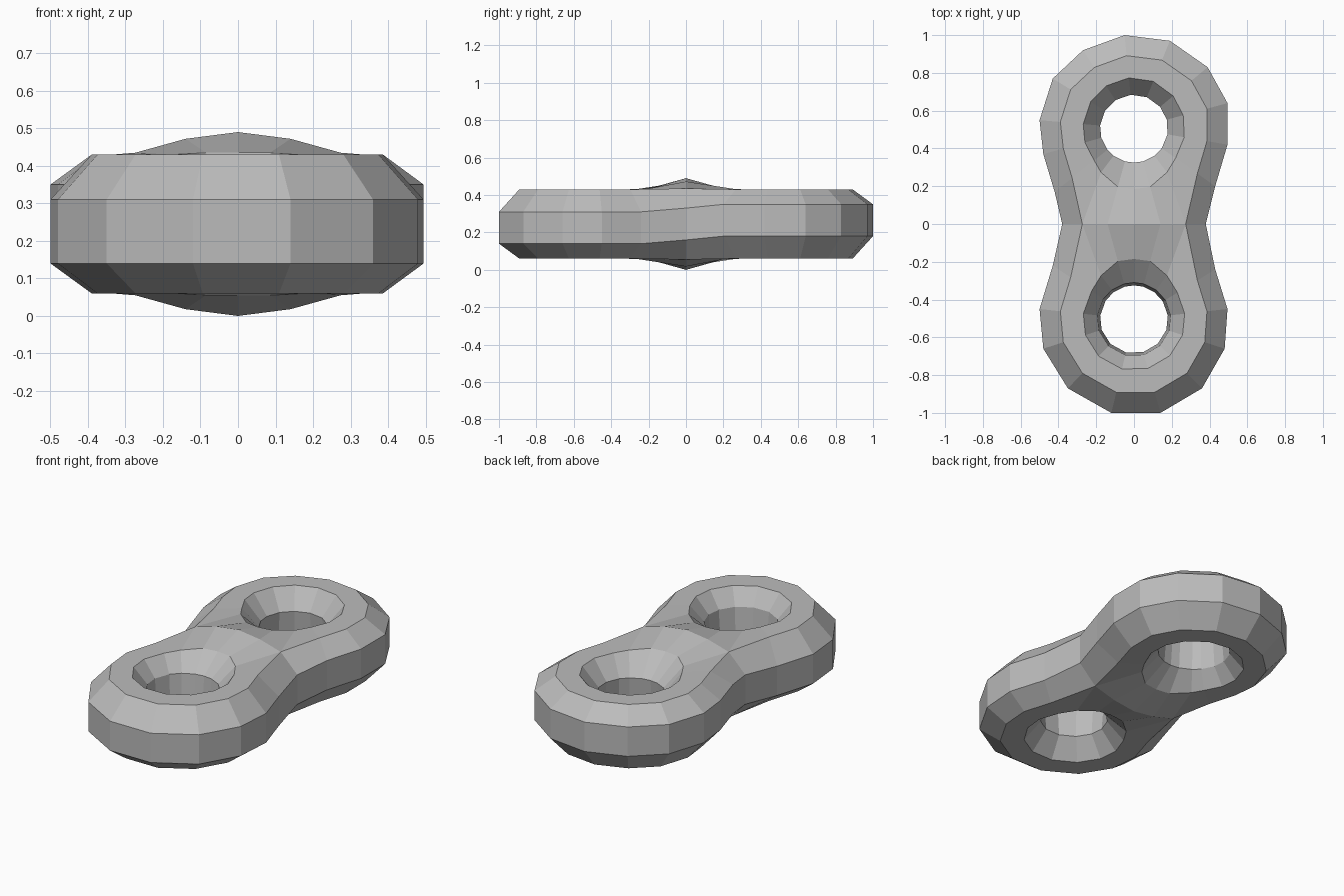
import bpy
import bmesh
from mathutils import Vector

cube = bpy.data.objects.get("Cube")
if cube:
    bpy.data.objects.remove(cube, do_unlink=True)

HEIGHT = 0.49
HOLE_Y = -0.505

# One flat grey for the whole body
grey = bpy.data.materials.new("stone grey")
grey.use_nodes = True
grey.diffuse_color = (0.5, 0.5, 0.5, 1)
grey.node_tree.nodes["Principled BSDF"].inputs["Base Color"].default_value = (0.5, 0.5, 0.5, 1)

# Outer outlines of the two lobes, running waist to waist around the hole
FRONT = [(0.38, 0), (0.43, -0.24), (0.495, -0.45), (0.48, -0.66), (0.36, -0.87),
         (0.14, -1), (-0.12, -1), (-0.35, -0.87), (-0.48, -0.66), (-0.5, -0.45),
         (-0.43, -0.22), (-0.38, 0)]
BACK = [(0.38, 0), (0.43, -0.2), (0.495, -0.42), (0.495, -0.64), (0.39, -0.83),
        (0.19, -0.97), (-0.05, -1), (-0.27, -0.92), (-0.43, -0.77), (-0.5, -0.55),
        (-0.48, -0.37), (-0.42, -0.17), (-0.38, 0)]
# Crown across the bridge between the lobes: x and top height
CROWN = [(-0.14, 0.472), (0, 0.49), (0.14, 0.472)]


def spoke(x, y, crown_z=None):
    """Cross-section of the tube from the inner wall out to one outline point."""
    centre = Vector((0, HOLE_Y))
    arm = Vector((x, y)) - centre
    ray = arm.normalized()

    def at(radius, z):
        p = centre + ray * radius
        return (p.x, p.y, z)

    inner = [at(0.18, 0.17), at(0.195, 0.34)]
    if crown_z is not None:
        return ([(x, 0, HEIGHT - crown_z), at(0.32, 0.055)] + inner
                + [at(0.32, 0.435), (x, 0, crown_z)])
    if y == 0:
        sx = x * 0.72
        return ([(x, 0, 0.16), (sx, 0, 0.055), at(0.29, 0.06)] + inner
                + [at(0.29, 0.43), (sx, 0, 0.435), (x, 0, 0.33)])
    rim = arm.length * 0.78
    return ([at(arm.length, 0.14), at(rim, 0.06), at(0.27, 0.06)] + inner
            + [at(0.27, 0.43), at(rim, 0.43), at(arm.length, 0.31)])


def add_lobe(bm, outline, flipped):
    """Loft spokes around one hole, leaving the bridge seam open."""
    def make(points):
        return [bm.verts.new((x, -y, HEIGHT - z) if flipped else (x, y, z))
                for x, y, z in points]

    body = [make(spoke(x, y)) for x, y in outline]
    bridge = [make(spoke(x, 0, z)) for x, z in CROWN]
    for a, b in zip(body, body[1:]):
        for i in range(8):
            j = (i + 1) % 8
            bm.faces.new((a[i], a[j], b[j], b[i]))
    # The bridge spokes have no outer wall
    chain = [body[-1][1:7]] + bridge + [body[0][1:7]]
    for a, b in zip(chain, chain[1:]):
        for i in range(5):
            bm.faces.new((a[i], a[i + 1], b[i + 1], b[i]))


# Double ring body
bm = bmesh.new()
add_lobe(bm, FRONT, False)
add_lobe(bm, BACK, True)
bmesh.ops.remove_doubles(bm, verts=bm.verts[:], dist=0.002)
bmesh.ops.recalc_face_normals(bm, faces=bm.faces[:])
mesh = bpy.data.meshes.new("double_ring_body")
bm.to_mesh(mesh)
bm.free()
mesh.materials.append(grey)
body_object = bpy.data.objects.new("double_ring_body", mesh)
bpy.context.collection.objects.link(body_object)
